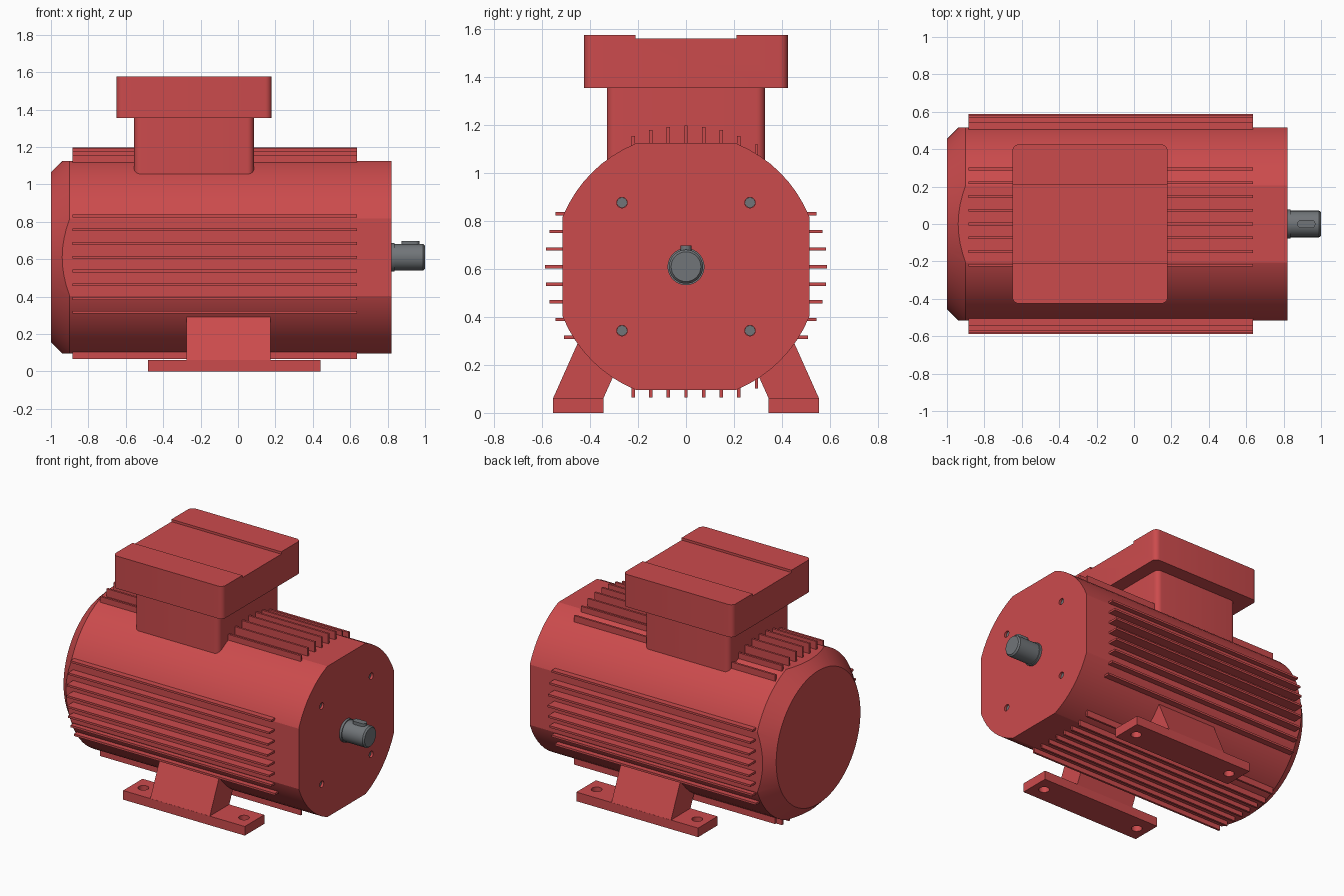
import bpy, bmesh, math
from mathutils import Vector

if "Cube" in bpy.data.objects:
    bpy.data.objects.remove(bpy.data.objects["Cube"], do_unlink=True)

AXIS_Z = 0.61      # height of the shaft line
SHELL_R = 0.555    # round part of the shell
FLAT = 0.515       # distance to the four flats
FIN_R = 0.588      # fin tips lie on this circle


def material(name, rgb):
    m = bpy.data.materials.new(name)
    m.use_nodes = True
    m.diffuse_color = (*rgb, 1)
    m.node_tree.nodes["Principled BSDF"].inputs["Base Color"].default_value = (*rgb, 1)
    return m


RED = material("red paint", (0.60, 0.07, 0.073))
STEEL = material("grey steel", (0.165, 0.178, 0.19))


def finish(bm, name, mat):
    bmesh.ops.recalc_face_normals(bm, faces=bm.faces)
    mesh = bpy.data.meshes.new(name)
    bm.to_mesh(mesh)
    bm.free()
    mesh.materials.append(mat)
    ob = bpy.data.objects.new(name, mesh)
    bpy.context.collection.objects.link(ob)
    return ob


def activate(ob):
    bpy.ops.object.select_all(action='DESELECT')
    ob.select_set(True)
    bpy.context.view_layer.objects.active = ob


def smooth(ob, degrees=15):
    activate(ob)
    bpy.ops.object.shade_smooth_by_angle(angle=math.radians(degrees))


def cut(ob, cutter):
    activate(ob)
    mod = ob.modifiers.new("cut", 'BOOLEAN')
    mod.operation, mod.solver, mod.object = 'DIFFERENCE', 'EXACT', cutter
    bpy.ops.object.modifier_apply(modifier=mod.name)
    bpy.data.objects.remove(cutter, do_unlink=True)


def add_box(bm, lo, hi):
    lo, hi = Vector(lo), Vector(hi)
    for v in bmesh.ops.create_cube(bm, size=1)["verts"]:
        v.co = (lo + hi) / 2 + v.co * (hi - lo)


def add_lathe(bm, profile, y=0, z=AXIS_Z, sides=64):
    """Closed solid turned about a line along x; profile is (x, radius)."""
    rings = []
    for x, r in profile:
        angles = [2 * math.pi * i / sides for i in range(sides)]
        rings.append([bm.verts.new((x, y + r * math.cos(a), z + r * math.sin(a))) for a in angles])
    for a, b in zip(rings, rings[1:]):
        for i in range(sides):
            j = (i + 1) % sides
            bm.faces.new((a[i], a[j], b[j], b[i]))
    bm.faces.new(rings[0])
    bm.faces.new(rings[-1])


def add_prism(bm, outline, x0, x1):
    """Outline in y, z pushed along x."""
    face = bm.faces.new([bm.verts.new((x0, y, z)) for y, z in outline])
    out = bmesh.ops.extrude_face_region(bm, geom=[face])["geom"]
    bmesh.ops.translate(bm, vec=(x1 - x0, 0, 0),
                        verts=[g for g in out if isinstance(g, bmesh.types.BMVert)])


def round_uprights(bm, radius, min_y=0, segments=6):
    edges = []
    for e in bm.edges:
        a, b = e.verts[0].co, e.verts[1].co
        if (a - b).xy.length < 1e-5 and abs(a.y) > min_y:
            edges.append(e)
    bmesh.ops.bevel(bm, geom=edges, offset=radius, segments=segments,
                    profile=0.5, affect='EDGES')


# Shell: turned body with a chamfered rear, sliced by four flats
bm = bmesh.new()
add_lathe(bm, [(-1, 0.455), (-0.9, SHELL_R), (0.82, SHELL_R)])
for n in [(0, 1, 0), (0, -1, 0), (0, 0, 1), (0, 0, -1)]:
    n = Vector(n)
    bmesh.ops.bisect_plane(bm, geom=bm.verts[:] + bm.edges[:] + bm.faces[:],
                           plane_co=Vector((0, 0, AXIS_Z)) + n * FLAT,
                           plane_no=n, clear_outer=True)
    bmesh.ops.holes_fill(bm, edges=[e for e in bm.edges if e.is_boundary], sides=0)
shell = finish(bm, "motor_shell", RED)

# Bolt holes in the front plate, with sunken bolts
BOLT = 0.267
spots = [(sy * BOLT, AXIS_Z + sz * BOLT) for sy in (-1, 1) for sz in (-1, 1)]
holes, bolts = bmesh.new(), bmesh.new()
for y, z in spots:
    add_lathe(holes, [(0.79, 0.022), (0.85, 0.022)], y, z, 20)
    add_lathe(bolts, [(0.78, 0.0215), (0.805, 0.0215)], y, z, 20)
cut(shell, finish(holes, "bolt_hole_cutter", RED))
smooth(shell)
smooth(finish(bolts, "sunken_bolts", STEEL), 30)

# Cooling fins on the four flats
tops, bottoms, sides = bmesh.new(), bmesh.new(), bmesh.new()
X0, X1, HALF = -0.885, 0.635, 0.007
for i in range(-3, 5):
    p = i * 0.0735
    reach = math.sqrt(FIN_R ** 2 - p ** 2)
    add_box(tops, (X0, p - HALF, AXIS_Z + 0.43), (X1, p + HALF, AXIS_Z + reach))
    low = max(0.065, AXIS_Z - reach)
    add_box(bottoms, (X0, p - HALF, low), (X1, p + HALF, AXIS_Z - 0.43))
    z = AXIS_Z - p
    for s in (-1, 1):
        ends = sorted((s * 0.43, s * reach))
        add_box(sides, (X0, ends[0], z - HALF), (X1, ends[1], z + HALF))
finish(tops, "top_fins", RED)
finish(bottoms, "bottom_fins", RED)
finish(sides, "side_fins", RED)

# Terminal box: neck and wider lid with a shallow channel across its top
bm = bmesh.new()
add_box(bm, (-0.555, -0.33, 0.98), (0.085, 0.33, 1.36))
round_uprights(bm, 0.035)
smooth(finish(bm, "terminal_box_neck", RED), 30)

bm = bmesh.new()
Y, C, BASE, TOP, DIP = 0.425, 0.21, 1.355, 1.577, 1.561
add_prism(bm, [(-Y, BASE), (Y, BASE), (Y, TOP), (C, TOP), (C, DIP),
               (-C, DIP), (-C, TOP), (-Y, TOP)], -0.65, 0.18)
round_uprights(bm, 0.035, min_y=0.4)
smooth(finish(bm, "terminal_box_lid", RED), 30)

# Feet: drilled pad and sloping leg on each side
for side, s in (("left", 1), ("right", -1)):
    bm = bmesh.new()
    a, b = sorted((s * 0.345, s * 0.555))
    add_box(bm, (-0.48, a, 0), (0.44, b, 0.062))
    pad = finish(bm, side + "_foot_pad", RED)
    drill = bmesh.new()
    for x in (-0.40, 0.36):
        ring = bmesh.ops.create_cone(drill, cap_ends=True, segments=24,
                                     radius1=0.034, radius2=0.034, depth=0.3)
        bmesh.ops.translate(drill, verts=ring["verts"], vec=(x, s * 0.45, 0))
    cut(pad, finish(drill, "foot_hole_cutter", RED))
    smooth(pad, 30)

    bm = bmesh.new()
    outline = [(0.345, 0.06), (0.555, 0.06), (0.45, 0.295), (0.34, 0.35), (0.30, 0.16)]
    add_prism(bm, [(s * y, z) for y, z in outline], -0.275, 0.175)
    finish(bm, side + "_foot_leg", RED)

# Shaft with a collar and a round-ended key
bm = bmesh.new()
add_lathe(bm, [(0.8, 0.077), (0.836, 0.077)], sides=32)
smooth(finish(bm, "shaft_collar", STEEL), 30)
bm = bmesh.new()
add_lathe(bm, [(0.8, 0.071), (0.99, 0.071), (1, 0.062)], sides=32)
smooth(finish(bm, "shaft", STEEL), 30)
bm = bmesh.new()
add_box(bm, (0.873, -0.022, AXIS_Z), (0.97, 0.022, 0.698))
round_uprights(bm, 0.0215)
smooth(finish(bm, "shaft_key", STEEL), 30)
